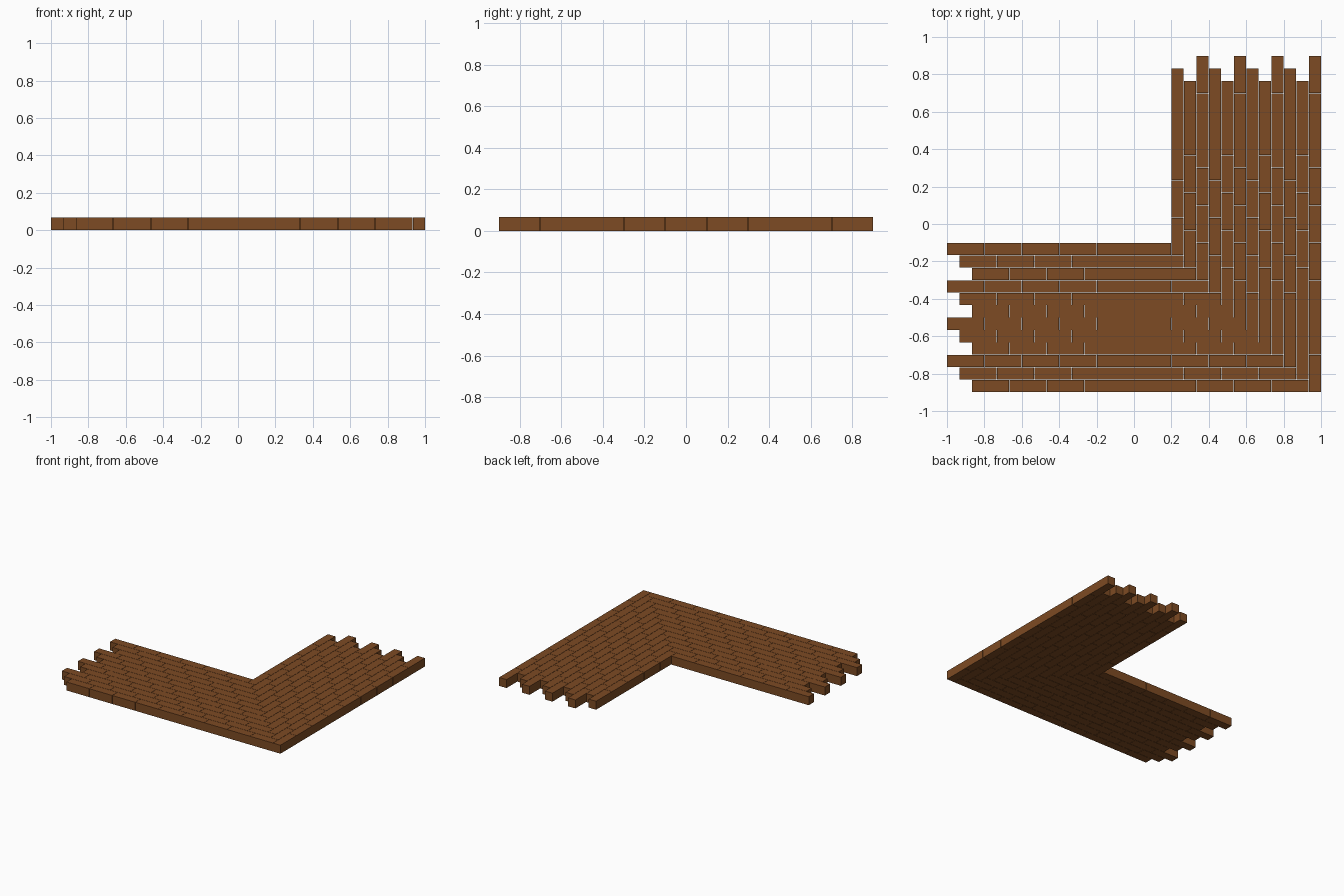
import bpy

if "Cube" in bpy.data.objects:
    bpy.data.objects.remove(bpy.data.objects["Cube"])

W = 1 / 15        # board width and thickness
L = 0.2           # board length
GAP = 0.002       # thin gap between boards
COURSES = 12

wood = bpy.data.materials.new("warm brown wood")
wood.diffuse_color = (0.205, 0.070, 0.017, 1)
wood.use_nodes = True
wood.node_tree.nodes["Principled BSDF"].inputs["Base Color"].default_value = wood.diffuse_color


def board(name, x0, y0, x1, y1):
    """One wooden block, shrunk slightly to leave the joint."""
    g = GAP / 2
    x0, y0, x1, y1 = x0 + g, y0 + g, x1 - g, y1 - g
    verts = [(x, y, z) for z in (0, W) for x, y in ((x0, y0), (x1, y0), (x1, y1), (x0, y1))]
    faces = [(3, 2, 1, 0), (4, 5, 6, 7)]
    faces += [(i, (i + 1) % 4, (i + 1) % 4 + 4, i + 4) for i in range(4)]
    mesh = bpy.data.meshes.new(name)
    mesh.from_pydata(verts, [], faces)
    mesh.materials.append(wood)
    ob = bpy.data.objects.new(name, mesh)
    bpy.context.collection.objects.link(ob)


for i in range(COURSES):
    # Left wing: rows running along x, stepped ends, stopping at the mitre
    x, end = -1 + W * (i % 3), 0.2 + W * i
    top = -0.1 - W * i
    for k in range(round((end - x) / L)):
        board(f"row_{i}_board_{k}", x + k * L, top - W, x + (k + 1) * L, top)

    # Back wing: columns running along y, interleaved with the rows
    y, end = 0.9 - W * ((i + 1) % 3), -0.1 - W * (i + 1)
    left = 0.2 + W * i
    for k in range(round((y - end) / L)):
        board(f"column_{i}_board_{k}", left, y - (k + 1) * L, left + W, y - k * L)
